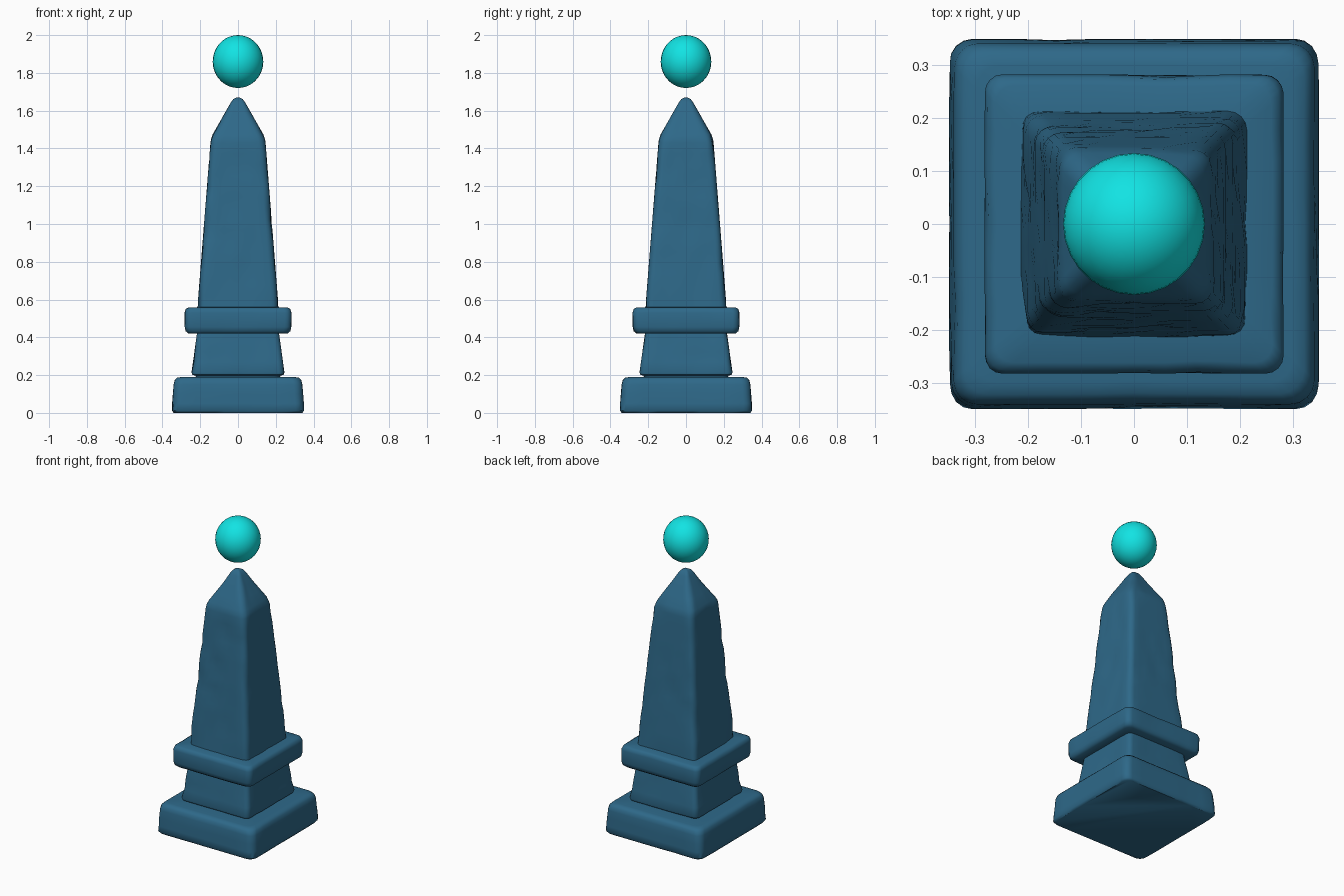
import bpy, bmesh, math
from mathutils import Vector, noise

if "Cube" in bpy.data.objects:
    bpy.data.objects.remove(bpy.data.objects["Cube"])


def material(name, rgb):
    m = bpy.data.materials.new(name)
    m.diffuse_color = (*rgb, 1)
    m.use_nodes = True
    m.node_tree.nodes["Principled BSDF"].inputs["Base Color"].default_value = m.diffuse_color
    return m


stone = material("blue_stone", (0.027, 0.14, 0.25))
glow = material("cyan_crystal", (0.006, 0.77, 0.77))


def section(half, radius, z, straight=8, arc=4):
    """Rounded square ring, evenly divided so it can be worn down."""
    pts, c = [], half - radius
    for q in range(4):
        a0 = q * math.pi / 2
        corner = Vector((c, c, 0))
        side = [corner + radius * Vector((math.cos(t), math.sin(t), 0))
                for t in (i * math.pi / 2 / arc for i in range(arc + 1))]
        side += [Vector((c - 2 * c * i / straight, half, 0)) for i in range(1, straight)]
        for p in side:
            pts.append(Vector((p.x * math.cos(a0) - p.y * math.sin(a0),
                               p.x * math.sin(a0) + p.y * math.cos(a0), z)))
    return pts


def worn_block(name, profile, radius, wear, step=0.06):
    """Loft rounded squares through (half width, z) points, then chip the sides."""
    rings = [profile[0]]
    for (h0, z0), (h1, z1) in zip(profile, profile[1:]):
        n = max(1, round((z1 - z0) / step))
        rings += [(h0 + (h1 - h0) * i / n, z0 + (z1 - z0) * i / n) for i in range(1, n + 1)]
    bm = bmesh.new()
    loops = []
    for h, z in rings:
        loop = []
        for p in section(h, min(radius, h * 0.45), z):
            dent = noise.noise(p * 9) + 0.5 * noise.noise(p * 19)
            k = 1 - wear * max(0, dent) / max(h, 0.1)
            loop.append(bm.verts.new((p.x * k, p.y * k, p.z)))
        loops.append(loop)
    count = len(loops[0])
    for a, b in zip(loops, loops[1:]):
        for i in range(count):
            j = (i + 1) % count
            bm.faces.new((a[i], a[j], b[j], b[i]))
    bm.faces.new(loops[0][::-1])
    bm.faces.new(loops[-1])
    mesh = bpy.data.meshes.new(name)
    bm.to_mesh(mesh)
    bm.free()
    mesh.materials.append(stone)
    ob = bpy.data.objects.new(name, mesh)
    bpy.context.collection.objects.link(ob)
    smooth(ob)
    return ob


def smooth(ob, angle=50):
    bpy.ops.object.select_all(action='DESELECT')
    ob.select_set(True)
    bpy.context.view_layer.objects.active = ob
    bpy.ops.object.shade_smooth_by_angle(angle=math.radians(angle))


# Stepped pedestal
worn_block("base_plinth", [(0.34, 0), (0.35, 0.012), (0.349, 0.05), (0.341, 0.15),
                           (0.335, 0.173), (0.322, 0.186), (0.30, 0.19), (0.2, 0.191)], 0.045, 0.005)
worn_block("neck", [(0.222, 0.18), (0.224, 0.196), (0.242, 0.202), (0.246, 0.215),
                    (0.216, 0.43)], 0.03, 0.008)
worn_block("collar", [(0.2, 0.419), (0.262, 0.42), (0.277, 0.432), (0.282, 0.455),
                      (0.283, 0.53), (0.277, 0.55), (0.262, 0.558), (0.19, 0.56)], 0.035, 0.006)

# Tapered shaft with pointed cap
worn_block("obelisk_shaft", [(0.214, 0.55), (0.21, 0.62), (0.146, 1.43), (0.143, 1.45),
                             (0.134, 1.475), (0.04, 1.64), (0.026, 1.66), (0.012, 1.668),
                             (0.002, 1.67)], 0.035, 0.01)

# Floating orb
bpy.ops.mesh.primitive_uv_sphere_add(segments=28, ring_count=18, radius=1, location=(0, 0, 1.86))
orb = bpy.context.object
orb.name = "floating_orb"
orb.scale = (0.134, 0.134, 0.14)
orb.data.materials.append(glow)
smooth(orb, 60)
